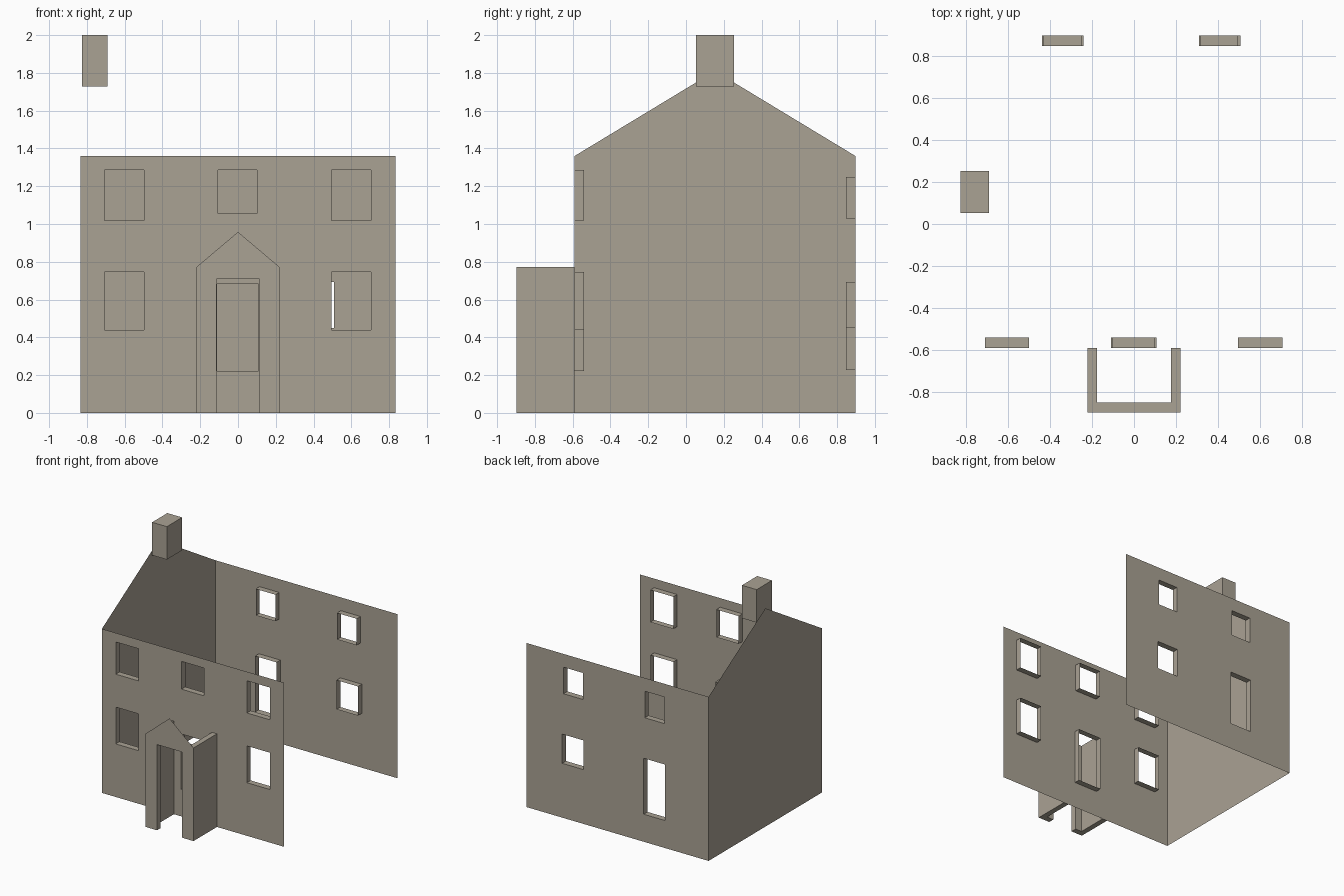
import bpy, bmesh

if "Cube" in bpy.data.objects:
    bpy.data.objects.remove(bpy.data.objects["Cube"])

# One stone colour for the whole house shell
stone = bpy.data.materials.new("warm grey stone")
stone.diffuse_color = (0.40, 0.36, 0.295, 1)
stone.use_nodes = True
stone.node_tree.nodes["Principled BSDF"].inputs["Base Color"].default_value = stone.diffuse_color

LEFT, RIGHT = -0.835, 0.835
FRONT, BACK = -0.59, 0.897
EAVE, RIDGE = 1.36, 1.81
REVEAL = 0.05


def add_object(name, bm):
    mesh = bpy.data.meshes.new(name)
    bm.to_mesh(mesh)
    bm.free()
    mesh.materials.append(stone)
    obj = bpy.data.objects.new(name, mesh)
    bpy.context.collection.objects.link(obj)
    return obj


def flat_face(name, points):
    bm = bmesh.new()
    bm.faces.new([bm.verts.new(p) for p in points])
    return add_object(name, bm)


def prism(name, outline, z0, z1):
    """Closed solid from an anticlockwise floor outline."""
    bm = bmesh.new()
    face = bm.faces.new([bm.verts.new((x, y, z0)) for x, y in outline])
    top = bmesh.ops.extrude_face_region(bm, geom=[face], use_keep_orig=True)
    verts = [g for g in top["geom"] if isinstance(g, bmesh.types.BMVert)]
    bmesh.ops.translate(bm, verts=verts, vec=(0, 0, z1 - z0))
    bmesh.ops.recalc_face_normals(bm, faces=bm.faces)
    return add_object(name, bm)


def rect(x0, x1, y0, y1):
    return [(x0, y0), (x1, y0), (x1, y1), (x0, y1)]


def wall_with_openings(name, y, inward, openings):
    """Thin wall sheet with holes, each lined by four reveal faces."""
    bm = bmesh.new()
    xs = sorted({LEFT, RIGHT} | {v for o in openings for v in o[:2]})
    zs = sorted({0, EAVE} | {v for o in openings for v in o[2:]})

    def quad(pts):
        bm.faces.new([bm.verts.new(p) for p in (pts if inward > 0 else pts[::-1])])

    for x0, x1 in zip(xs, xs[1:]):
        for z0, z1 in zip(zs, zs[1:]):
            cx, cz = (x0 + x1) / 2, (z0 + z1) / 2
            if not any(a < cx < b and c < cz < d for a, b, c, d in openings):
                quad([(x0, y, z0), (x1, y, z0), (x1, y, z1), (x0, y, z1)])
    yi = y + inward * REVEAL
    for a, b, c, d in openings:
        ring = [(a, c), (b, c), (b, d), (a, d)]
        for (xa, za), (xb, zb) in zip(ring, ring[1:] + ring[:1]):
            quad([(xa, y, za), (xa, yi, za), (xb, yi, zb), (xb, y, zb)][::-1])
    bmesh.ops.remove_doubles(bm, verts=bm.verts, dist=1e-5)
    return add_object(name, bm)


# Front wall: five windows and the inner door
front_openings = [(-0.105, 0.1, 1.055, 1.285), (-0.11, 0.108, 0.223, 0.683)]
for x0, x1 in ((-0.708, -0.498), (0.495, 0.705)):
    front_openings += [(x0, x1, 1.018, 1.285), (x0, x1, 0.44, 0.745)]
wall_with_openings("front_wall", FRONT, 1, front_openings)

# Back wall: three windows and the back door
wall_with_openings("back_wall", BACK, -1, [
    (-0.43, -0.25, 1.03, 1.25), (0.315, 0.495, 1.03, 1.25),
    (-0.437, -0.24, 0.228, 0.692), (0.31, 0.507, 0.45, 0.692)])

# Left gable wall (the right side is open)
mid = (FRONT + BACK) / 2
flat_face("gable_wall", [(LEFT, BACK, 0), (LEFT, FRONT, 0), (LEFT, FRONT, EAVE),
                         (LEFT, mid, RIDGE), (LEFT, BACK, EAVE)])

# Chimney on the gable
prism("chimney", rect(-0.825, -0.69, 0.053, 0.253), 1.727, 2.0)

# Porch: U-shaped walls with a doorway cut out of the front
W, IN, PF, PI = 0.22, 0.175, -0.897, -0.848
porch = prism("porch_walls", [(-W, FRONT), (-W, PF), (W, PF), (W, FRONT),
                              (IN, FRONT), (IN, PI), (-IN, PI), (-IN, FRONT)], 0, 0.772)
cutter = prism("doorway_cutter", rect(-0.115, 0.113, PF - 0.1, PI + 0.1), -0.1, 0.71)
cutter.hide_render = True
cut = porch.modifiers.new("doorway", 'BOOLEAN')
cut.operation, cut.solver, cut.object = 'DIFFERENCE', 'EXACT', cutter
bpy.context.view_layer.objects.active = porch
bpy.ops.object.modifier_apply(modifier=cut.name)
bpy.data.objects.remove(cutter)

# Thin pointed gable above the porch doorway
flat_face("porch_gable", [(-W, PF, 0.772), (W, PF, 0.772), (0, PF, 0.958)])
